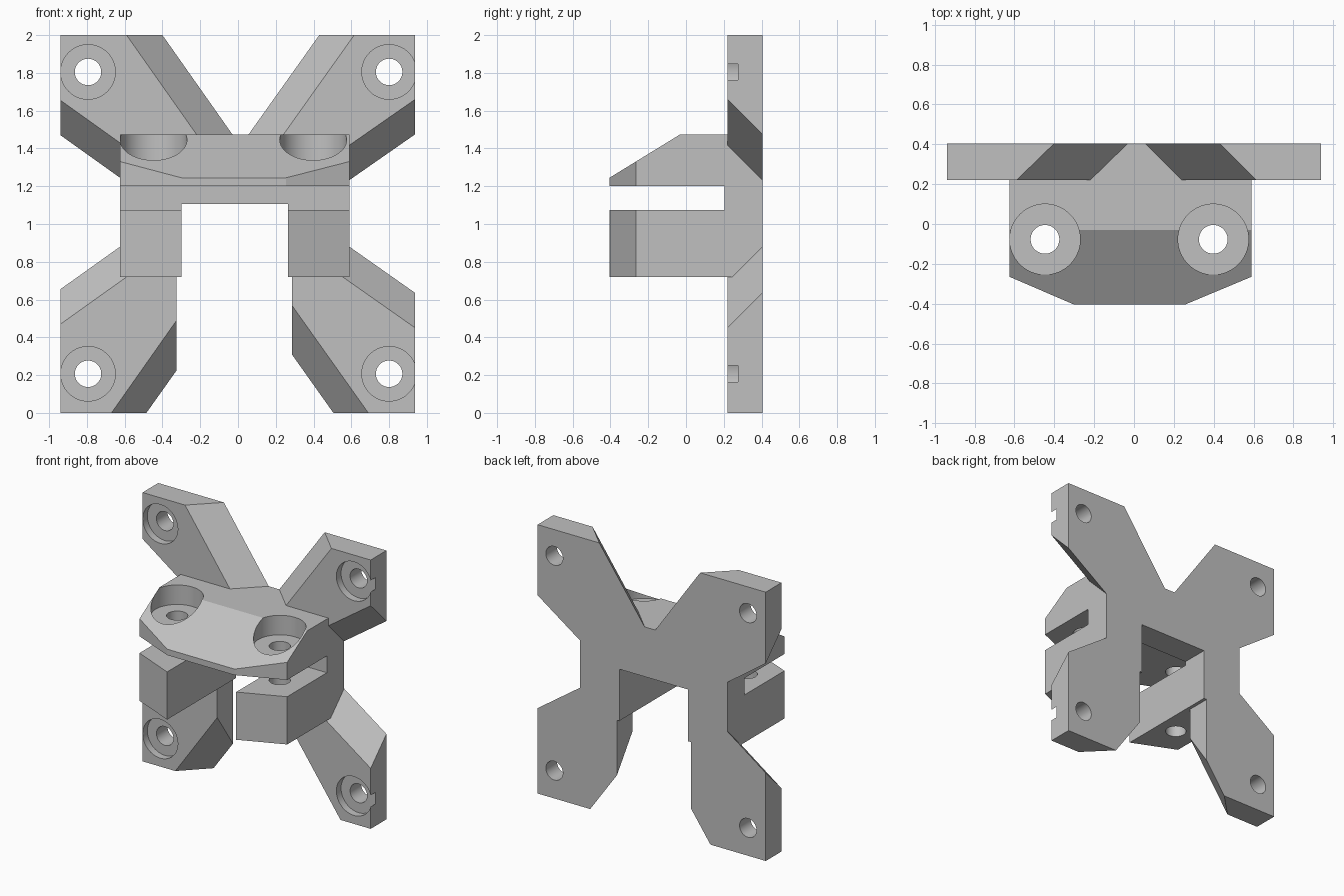
import bpy
import bmesh
import math
from mathutils import Matrix

if "Cube" in bpy.data.objects:
    bpy.data.objects.remove(bpy.data.objects["Cube"])

grey = bpy.data.materials.new("plain grey")
grey.diffuse_color = (0.53, 0.53, 0.53, 1)
grey.use_nodes = True
grey.node_tree.nodes["Principled BSDF"].inputs["Base Color"].default_value = grey.diffuse_color

FRONT, BACK = 0.22, 0.405        # plate depth
LEFT, RIGHT = -0.625, 0.59       # body sides


def finish(name, bm):
    bmesh.ops.recalc_face_normals(bm, faces=bm.faces)
    mesh = bpy.data.meshes.new(name)
    bm.to_mesh(mesh)
    bm.free()
    mesh.materials.append(grey)
    ob = bpy.data.objects.new(name, mesh)
    bpy.context.collection.objects.link(ob)
    return ob


def loft(name, ring_a, ring_b):
    """Solid between two rings of 3D points."""
    bm = bmesh.new()
    a = [bm.verts.new(p) for p in ring_a]
    b = [bm.verts.new(p) for p in ring_b]
    bm.faces.new(a)
    bm.faces.new(b[::-1])
    for i in range(len(a)):
        j = (i + 1) % len(a)
        bm.faces.new((a[i], b[i], b[j], a[j]))
    return finish(name, bm)


def arm(name, front, back):
    return loft(name, [(x, FRONT, z) for x, z in front],
                [(x, BACK, z) for x, z in back])


def box(name, x0, x1, y0, y1, z0, z1):
    ring = [(x0, y0), (x1, y0), (x1, y1), (x0, y1)]
    return loft(name, [(x, y, z0) for x, y in ring], [(x, y, z1) for x, y in ring])


def cylinder(name, r, centre, length, along_y=False):
    bm = bmesh.new()
    m = Matrix.Translation(centre)
    if along_y:
        m = m @ Matrix.Rotation(math.pi / 2, 4, 'X')
    bmesh.ops.create_cone(bm, cap_ends=True, segments=64, radius1=r, radius2=r,
                          depth=length, matrix=m)
    return finish(name, bm)


def combine(target, tool, operation):
    mod = target.modifiers.new("combine", 'BOOLEAN')
    mod.object, mod.operation, mod.solver = tool, operation, 'EXACT'
    bpy.context.view_layer.objects.active = target
    bpy.ops.object.modifier_apply(modifier=mod.name)
    bpy.data.objects.remove(tool)


# Clamp body with chamfered front corners
plan = [(LEFT, BACK), (LEFT, -0.265), (-0.30, -0.405),
        (0.255, -0.405), (RIGHT, -0.265), (RIGHT, BACK)]
bracket = loft("bracket", [(x, y, 0.72) for x, y in plan],
               [(x, y, 1.475) for x, y in plan])

# Sloped top, clamping slot and central opening
slope = [(-0.03, 1.475), (-0.53, 1.168), (-0.53, 1.7), (-0.03, 1.7)]
combine(bracket, loft("slope_cut", [(-1, y, z) for y, z in slope],
                      [(1, y, z) for y, z in slope]), 'DIFFERENCE')
combine(bracket, box("slot_cut", -1, 1, -1, 0.203, 1.075, 1.2), 'DIFFERENCE')
combine(bracket, box("opening_cut", -0.30, 0.265, -1, 1, 0.5, 1.105), 'DIFFERENCE')

# Four mounting arms with bevelled long edges
arms = [
    arm("upper_left_arm",
        [(-.94, 2), (-.59, 2), (-.097, 1.3), (-.45, 1.305), (-.94, 1.655)],
        [(-.94, 2), (-.40, 2), (.093, 1.3), (-.45, 1.12), (-.94, 1.47)]),
    arm("upper_right_arm",
        [(.938, 2), (.615, 2), (.117, 1.3), (.45, 1.32), (.938, 1.66)],
        [(.938, 2), (.43, 2), (-.068, 1.3), (.45, 1.135), (.938, 1.475)]),
    arm("lower_left_arm",
        [(-.94, 0), (-.67, 0), (-.325, .49), (-.325, .8), (-.47, .805), (-.94, .47)],
        [(-.94, 0), (-.485, 0), (-.325, .225), (-.325, .8), (-.47, .99), (-.94, .655)]),
    arm("lower_right_arm",
        [(.938, 0), (.69, 0), (.285, .57), (.285, .8), (.44, .8), (.938, .45)],
        [(.938, 0), (.505, 0), (.285, .31), (.285, .8), (.44, .985), (.938, .635)]),
]
for a in arms:
    combine(bracket, a, 'UNION')

# Countersunk screw holes in the arms
for x in (-0.794, 0.80):
    for z in (0.207, 1.805):
        combine(bracket, cylinder("hole", 0.07, (x, 0.3, z), 0.6, True), 'DIFFERENCE')
        combine(bracket, cylinder("recess", 0.1445, (x, 0.175, z), 0.2, True), 'DIFFERENCE')

# Clamp bolt holes through both jaws, with head recesses in the top
for x in (-0.447, 0.398):
    combine(bracket, cylinder("bolt_hole", 0.072, (x, -0.077, 1.1), 1.2), 'DIFFERENCE')
    combine(bracket, cylinder("head_recess", 0.177, (x, -0.077, 1.53), 0.4), 'DIFFERENCE')

# Smooth hole walls, crisp edges elsewhere
bpy.ops.object.select_all(action='DESELECT')
bracket.select_set(True)
bpy.context.view_layer.objects.active = bracket
bpy.ops.object.shade_smooth_by_angle(angle=math.radians(20))
